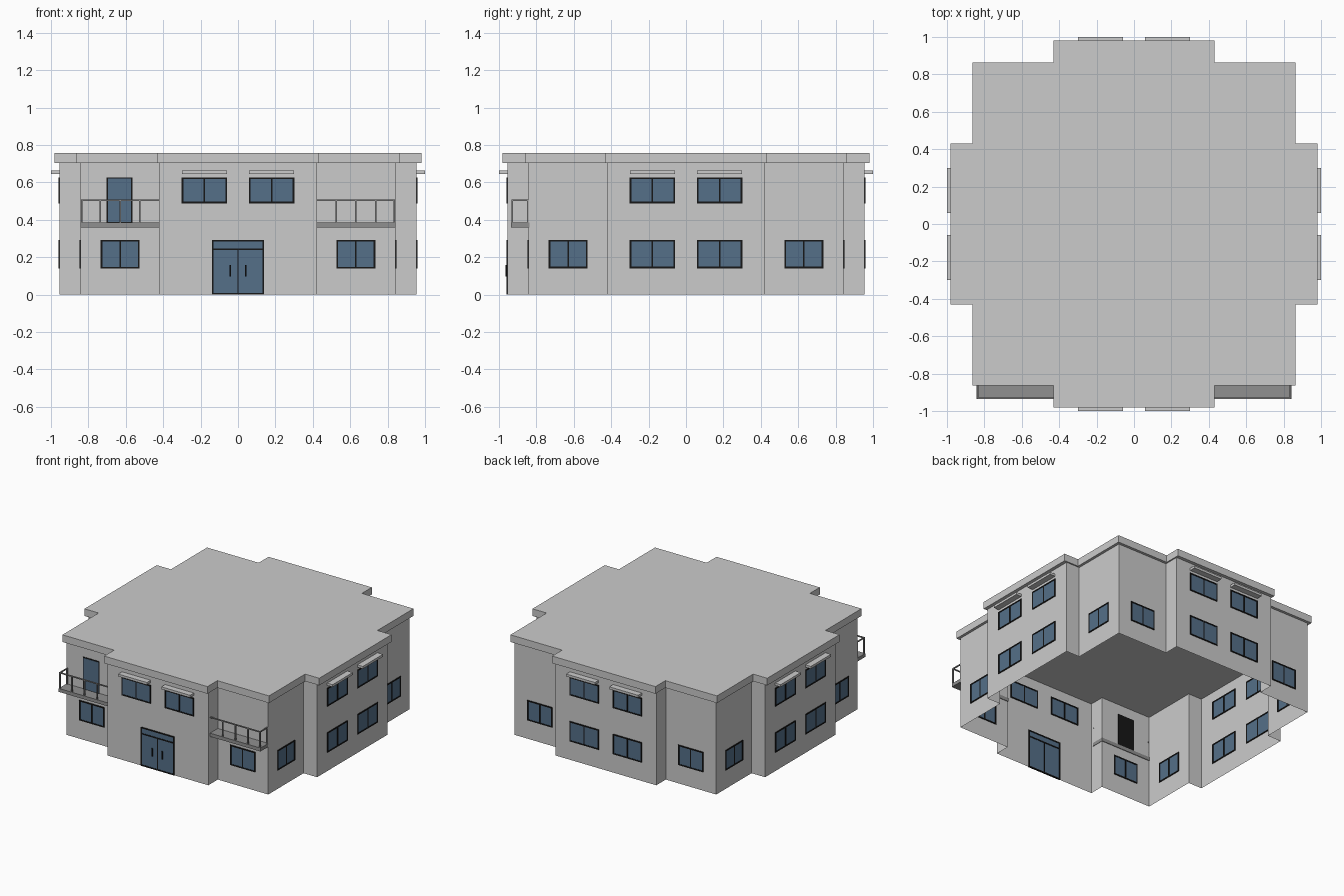
import bpy, bmesh
from math import pi
from mathutils import Matrix, Vector

if "Cube" in bpy.data.objects:
    bpy.data.objects.remove(bpy.data.objects["Cube"])


def material(name, r, g, b):
    m = bpy.data.materials.new(name)
    m.diffuse_color = (r, g, b, 1)
    m.use_nodes = True
    m.node_tree.nodes["Principled BSDF"].inputs["Base Color"].default_value = m.diffuse_color
    return m


GLASS = material("blue_glass", 0.09, 0.16, 0.25)
BLACK = material("black_frame", 0.008, 0.008, 0.008)
DARK = material("dark_grey", 0.28, 0.28, 0.28)
MID = material("mid_grey", 0.55, 0.55, 0.55)


def finish(name, bm, mat=None):
    me = bpy.data.meshes.new(name)
    bm.to_mesh(me)
    bm.free()
    if mat:
        me.materials.append(mat)
    ob = bpy.data.objects.new(name, me)
    bpy.context.collection.objects.link(ob)
    return ob


def boxes(name, spans, mat=None, side=0):
    """One object from (x0, x1, y0, y1, z0, z1) boxes, turned to a side of the house."""
    bm = bmesh.new()
    turn = Matrix.Rotation(side * pi / 2, 4, 'Z')
    for x0, x1, y0, y1, z0, z1 in spans:
        mid = Vector(((x0 + x1) / 2, (y0 + y1) / 2, (z0 + z1) / 2))
        size = Matrix.Diagonal((x1 - x0, y1 - y0, z1 - z0, 1))
        bmesh.ops.create_cube(bm, size=1, matrix=turn @ Matrix.Translation(mid) @ size)
    return finish(name, bm, mat)


def stepped_block(name, corner, bay_half, bay, z0, z1, closed):
    """Extruded plan: a square with a projecting bay on each side."""
    bm = bmesh.new()
    edge = [(-corner, -corner), (-bay_half, -corner), (-bay_half, -bay),
            (bay_half, -bay), (bay_half, -corner)]
    pts = [Matrix.Rotation(k * pi / 2, 3, 'Z') @ Vector((x, y, 0))
           for k in range(4) for x, y in edge]
    low = [bm.verts.new((p.x, p.y, z0)) for p in pts]
    top = [bm.verts.new((p.x, p.y, z1)) for p in pts]
    n = len(pts)
    for i in range(n):
        j = (i + 1) % n
        bm.faces.new((low[i], low[j], top[j], top[i]))
    if closed:
        bm.faces.new(top)
        bm.faces.new(low[::-1])
    return finish(name, bm)


def frame_bars(x0, x1, y, z0, z1, t=0.009, d=0.005):
    a, b = y - d, y + d
    c = (x0 + x1) / 2
    return [(x0, x0 + t, a, b, z0, z1), (x1 - t, x1, a, b, z0, z1),
            (x0 + t, x1 - t, a, b, z0, z0 + t), (x0 + t, x1 - t, a, b, z1 - t, z1),
            (c - t / 2, c + t / 2, a, b, z0 + t, z1 - t)]


def window(cx, width, y, z0, z1, side):
    x0, x1 = cx - width / 2, cx + width / 2
    boxes("window_frame", frame_bars(x0, x1, y, z0, z1), BLACK, side)
    boxes("window_glass", [(x0 + 0.004, x1 - 0.004, y - 0.002, y + 0.002,
                            z0 + 0.004, z1 - 0.004)], GLASS, side)


CORNER, BAY = 0.842, 0.955

# Open-bottomed wall shell and overhanging roof slab
stepped_block("walls", CORNER, 0.421, BAY, 0, 0.703, False)
stepped_block("roof", 0.862, 0.431, 0.98, 0.703, 0.757, True)

# Windows and canopies on all four sides (side 0 is the front)
for side in range(4):
    for s in (-1, 1):
        window(s * 0.63, 0.208, -CORNER, 0.14, 0.292, side)
        window(s * 0.18, 0.242, -BAY, 0.488, 0.627, side)
        if side:
            window(s * 0.18, 0.242, -BAY, 0.14, 0.292, side)
        boxes("window_canopy", [(s * 0.18 - 0.12, s * 0.18 + 0.12, -1.0, -BAY,
                                 0.646, 0.664)], MID, side)

# Front double door with transom and handles
door = frame_bars(-0.14, 0.14, -BAY, 0, 0.292)
door[-1] = (-0.004, 0.004, -BAY - 0.005, -BAY + 0.005, 0, 0.24)
door.append((-0.13, 0.13, -BAY - 0.005, -BAY + 0.005, 0.238, 0.247))
boxes("front_door_frame", door, BLACK)
boxes("front_door_glass", [(-0.136, 0.136, -BAY - 0.002, -BAY + 0.002, 0.002, 0.288)], GLASS)
for s in (-1, 1):
    x = s * 0.042
    boxes("front_door_handle",
          [(x - 0.004, x + 0.004, -0.966, -0.961, 0.098, 0.158),
           (x - 0.003, x + 0.003, -0.962, -BAY, 0.104, 0.110),
           (x - 0.003, x + 0.003, -0.962, -BAY, 0.146, 0.152)], BLACK)

# Balcony door: black panel behind, glass in front, on the left only
boxes("balcony_door_frame", [(-0.702, -0.565, -CORNER - 0.004, -CORNER + 0.004,
                              0.385, 0.627)], BLACK)
boxes("balcony_door_glass", [(-0.696, -0.571, -CORNER - 0.006, -CORNER - 0.003,
                              0.388, 0.621)], GLASS)

# Balconies: slab, top rail and posts, mirrored left and right
R = 0.004
for s, label in ((-1, "left"), (1, "right")):
    def span(a, b, *rest):
        return (min(s * a, s * b), max(s * a, s * b), *rest)
    boxes(label + "_balcony_slab", [span(0.418, 0.842, -0.935, -0.837, 0.36, 0.386)], DARK)
    rails = [span(0.418, 0.839, -0.934, -0.926, 0.5, 0.508),
             span(0.831, 0.839, -0.926, -0.838, 0.5, 0.508)]
    for px in (0.525, 0.63, 0.735, 0.835):
        rails.append(span(px - R, px + R, -0.934, -0.926, 0.386, 0.5))
    rails.append(span(0.831, 0.839, -0.85, -0.842, 0.386, 0.5))
    boxes(label + "_balcony_railing", rails, DARK)
